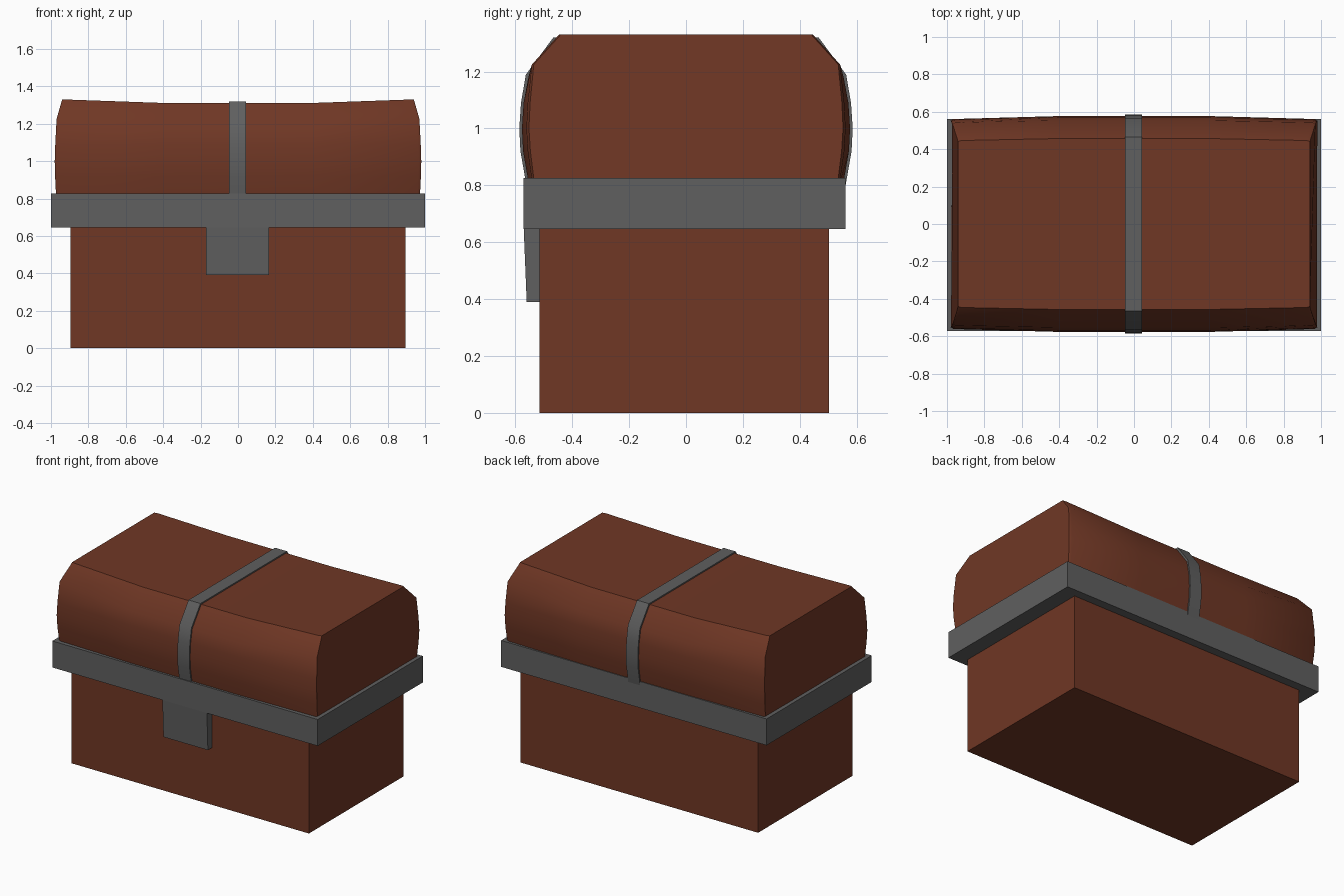
import bpy, bmesh, math

if "Cube" in bpy.data.objects:
    bpy.data.objects.remove(bpy.data.objects["Cube"])


def material(name, rgb):
    m = bpy.data.materials.new(name)
    m.diffuse_color = (*rgb, 1)
    m.use_nodes = True
    m.node_tree.nodes["Principled BSDF"].inputs["Base Color"].default_value = m.diffuse_color
    return m


WOOD = material("brown wood", (0.16, 0.038, 0.018))
IRON = material("grey iron", (0.115, 0.115, 0.115))


def finish(name, bm, mat):
    bmesh.ops.recalc_face_normals(bm, faces=bm.faces)
    me = bpy.data.meshes.new(name)
    bm.to_mesh(me)
    bm.free()
    me.materials.append(mat)
    ob = bpy.data.objects.new(name, me)
    bpy.context.collection.objects.link(ob)
    return ob


def loft(name, rings, mat):
    """Skin between equal-sized rings of points and cap both ends."""
    bm = bmesh.new()
    vs = [[bm.verts.new(p) for p in r] for r in rings]
    n = len(vs[0])
    for a, b in zip(vs, vs[1:]):
        for i in range(n):
            j = (i + 1) % n
            bm.faces.new((a[i], a[j], b[j], b[i]))
    bm.faces.new(vs[0])
    bm.faces.new(vs[-1])
    return finish(name, bm, mat)


def rect(x0, x1, y0, y1, z):
    return [(x0, y0, z), (x1, y0, z), (x1, y1, z), (x0, y1, z)]


def smooth(ob, degrees):
    bpy.ops.object.select_all(action='DESELECT')
    bpy.context.view_layer.objects.active = ob
    ob.select_set(True)
    bpy.ops.object.shade_smooth_by_angle(angle=math.radians(degrees))


# Box body, iron rim and tapered lock plate
loft("chest_body", [rect(-0.895, 0.895, -0.515, 0.502, z) for z in (0, 0.66)], WOOD)
loft("iron_rim", [rect(-1, 1, -0.571, 0.561, z) for z in (0.646, 0.826)], IRON)
loft("lock_plate", [rect(-0.17, 0.165, -0.56, -0.51, 0.39),
                    rect(-0.17, 0.165, -0.5705, -0.51, 0.65)], IRON)

# Lid half sections as (half width, height) for the centre and the ends
CENTRE = [(0.553, 0.80), (0.574, 0.92), (0.578, 1.0), (0.572, 1.09), (0.555, 1.18), (0.458, 1.311)]
END = [(0.532, 0.80), (0.547, 0.92), (0.552, 1.0), (0.548, 1.09), (0.535, 1.225), (0.44, 1.33)]
END_X = [0.972, 0.978, 0.98, 0.977, 0.97, 0.94]


def mirrored(half):
    return [(-y, z) for y, z in half] + [(y, z) for y, z in reversed(half)]


# Lid: sections along x that narrow and rise towards the bulging ends
rings = []
for f, t in ((-1, 1), (-0.985, 0.65), (-0.42, 0.05), (0.42, 0.05), (0.985, 0.65), (1, 1)):
    half = [(c[0] + (e[0] - c[0]) * t,
             c[1] + (e[1] - c[1]) * (abs(f) if abs(f) > 0.5 else 0))
            for c, e in zip(CENTRE, END)]
    xs = END_X + END_X[::-1]
    rings.append([(f * x, y, z) for x, (y, z) in zip(xs, mirrored(half))])
lid = loft("lid", rings, WOOD)
smooth(lid, 40)

# Iron strap following the centre section of the lid
outer = [(y + 0.008, z + (0.009 if z > 1.1 else 0)) for y, z in CENTRE]
strap = loft("lid_strap", [[(x, y, z) for y, z in mirrored(outer)]
                           for x in (-0.047, 0.043)], IRON)
smooth(strap, 40)
